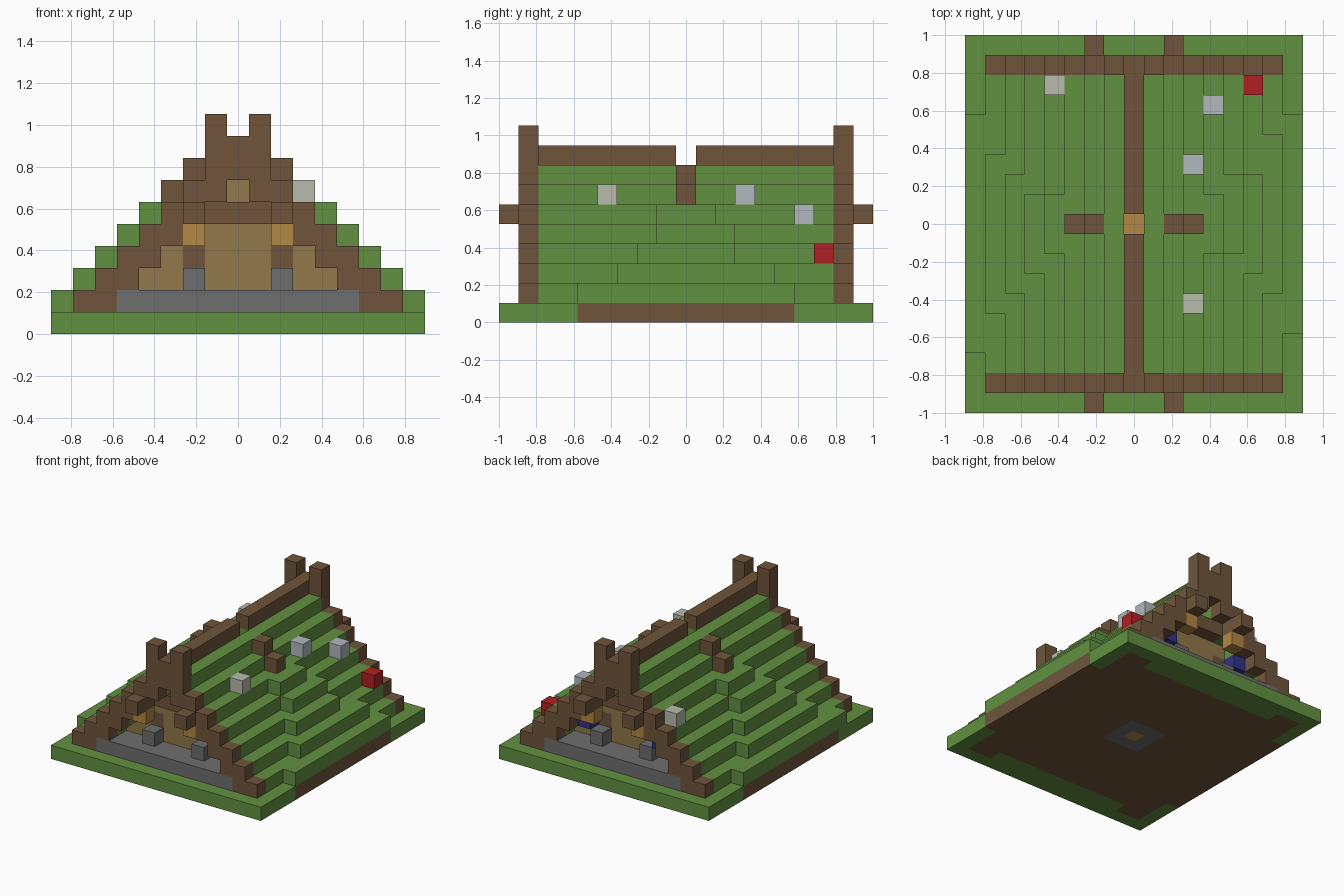
import bpy, bmesh

if "Cube" in bpy.data.objects:
    bpy.data.objects.remove(bpy.data.objects["Cube"], do_unlink=True)

U = 2 / 19          # size of one block
SIDES = (-1, 1)


def material(name, r, g, b):
    lin = [((c / 255 + 0.055) / 1.055) ** 2.4 for c in (r, g, b)] + [1]
    m = bpy.data.materials.new(name)
    m.use_nodes = True
    m.diffuse_color = lin
    m.node_tree.nodes["Principled BSDF"].inputs["Base Color"].default_value = lin
    return m


turf = material("turf green", 98, 145, 65)
wood = material("dark timber", 112, 85, 59)
stone = material("grey stone", 110, 110, 112)
plank = material("tan plank", 145, 120, 74)
flame = material("orange glow", 178, 136, 68)
pale = material("pale stone", 186, 187, 174)
cool = material("cool stone", 178, 184, 190)
red = material("red", 175, 32, 35)
blue = material("navy blue", 50, 50, 135)

parts = {}          # part name -> (material, cells)
owner = {}          # cell -> part name


def fill(name, mat, xs, ys, zs):
    """Fill a range of blocks; later parts replace earlier ones."""
    cells = parts.setdefault(name, (mat, set()))[1]
    for c in ((x, y, z) for x in xs for y in ys for z in zs):
        if c in owner:
            parts[owner[c]][1].discard(c)
        owner[c] = name
        cells.add(c)


def span(a, b):
    return range(a, b + 1)


# Ground slab, earth floor and hearth
fill("ground_turf", turf, span(-8, 8), span(-9, 9), [0])
fill("earth_floor", wood, span(-7, 7), span(-7, 7), [0])
fill("earth_floor", wood, [-8, 8], span(-5, 5), [0])
fill("earth_floor", wood, [-7, -6, 6, 7], [-8, 8], [0])
fill("hearth_ring", stone, span(-1, 1), span(-1, 1), [0])
fill("hearth_fire", flame, [0], [0], [0])

# Stepped turf roof
for k in span(1, 7):
    for s in SIDES:
        fill("turf_roof", turf, [s * (8 - k), s * (7 - k)], span(-7, 7), [k])
# Smoke hole under the gap in the ridge
fill("smoke_hole", None, [0], [0], [7])

# Bulging lower courses of the roof on each side
bulges = {1: [(-5, 5), (-3, 4), (-2, 2), (-1, 2), (-1, 1)],
          -1: [(-6, 5), (-4, 3), (-3, 2), (-2, 1), (-1, 1)]}
for s, rows in bulges.items():
    for k, (a, b) in enumerate(rows, 1):
        fill("turf_roof", turf, [s * (9 - k)], span(a, b), [k])

# Ridge beam and smoke hole flaps
for s in SIDES:
    fill("ridge_beam", wood, [0], [s * j for j in span(1, 8)], [8])
    fill("smoke_flaps", wood, [3 * s], [0], [6])
    fill("smoke_flaps", wood, [2 * s], [0], [7])

# Gable ends, front and back
for e in SIDES:
    # recessed wall and stone porch
    for k in span(1, 6):
        fill("gable_wall", plank, span(k - 6, 6 - k), [6 * e], [k])
    fill("porch_floor", stone, span(-5, 5), [7 * e, 8 * e], [1])
    fill("tie_beam", wood, span(-1, 1), [7 * e], [5])
    for s in SIDES:
        # stepped rafters with crossed tips
        for k in span(1, 7):
            fill("gable_rafters", wood, [s * (8 - k), s * (7 - k)], [8 * e], [k])
        fill("gable_rafters", wood, [s], [8 * e], [8, 9])
        # purlin ends, lanterns, wall posts and porch stones
        fill("purlin_ends", wood, [2 * s], [8 * e, 9 * e], [5])
        fill("lanterns", flame, [2 * s], [8 * e], [4])
        fill("wall_posts", wood, [2 * s], [6 * e], [3])
        fill("porch_stones", stone, [2 * s], [7 * e], [2])

# Hanging blue blocks under the back gable
fill("blue_hangings", blue, [-3, 3], [7], [3])

# Loose blocks on the roof
fill("pale_roof_stones", pale, [-4], [7], [5])
fill("pale_roof_stones", pale, [3], [-4], [6])
fill("cool_roof_stones", cool, [4], [6], [5])
fill("cool_roof_stones", cool, [3], [3], [6])
fill("red_roof_block", red, [6], [7], [3])

# The smoke hole stays open
for c in parts.pop("smoke_hole")[1]:
    del owner[c]


def build(name, mat, cells):
    """One mesh from the exposed faces of a part's blocks."""
    bm = bmesh.new()
    for c in sorted(cells):
        for axis in range(3):
            for s in SIDES:
                near = list(c)
                near[axis] += s
                if tuple(near) in owner:
                    continue
                a, b = (axis + 1) % 3, (axis + 2) % 3
                corners = [(-1, -1), (1, -1), (1, 1), (-1, 1)][::s]
                verts = []
                for p, q in corners:
                    v = list(c)
                    v[axis] += s / 2
                    v[a] += p / 2
                    v[b] += q / 2
                    v[2] += 0.5
                    verts.append(bm.verts.new([n * U for n in v]))
                bm.faces.new(verts)
    bmesh.ops.remove_doubles(bm, verts=bm.verts, dist=U / 100)
    me = bpy.data.meshes.new(name)
    bm.to_mesh(me)
    bm.free()
    me.materials.append(mat)
    bpy.context.collection.objects.link(bpy.data.objects.new(name, me))


for name, (mat, cells) in parts.items():
    build(name, mat, cells)
